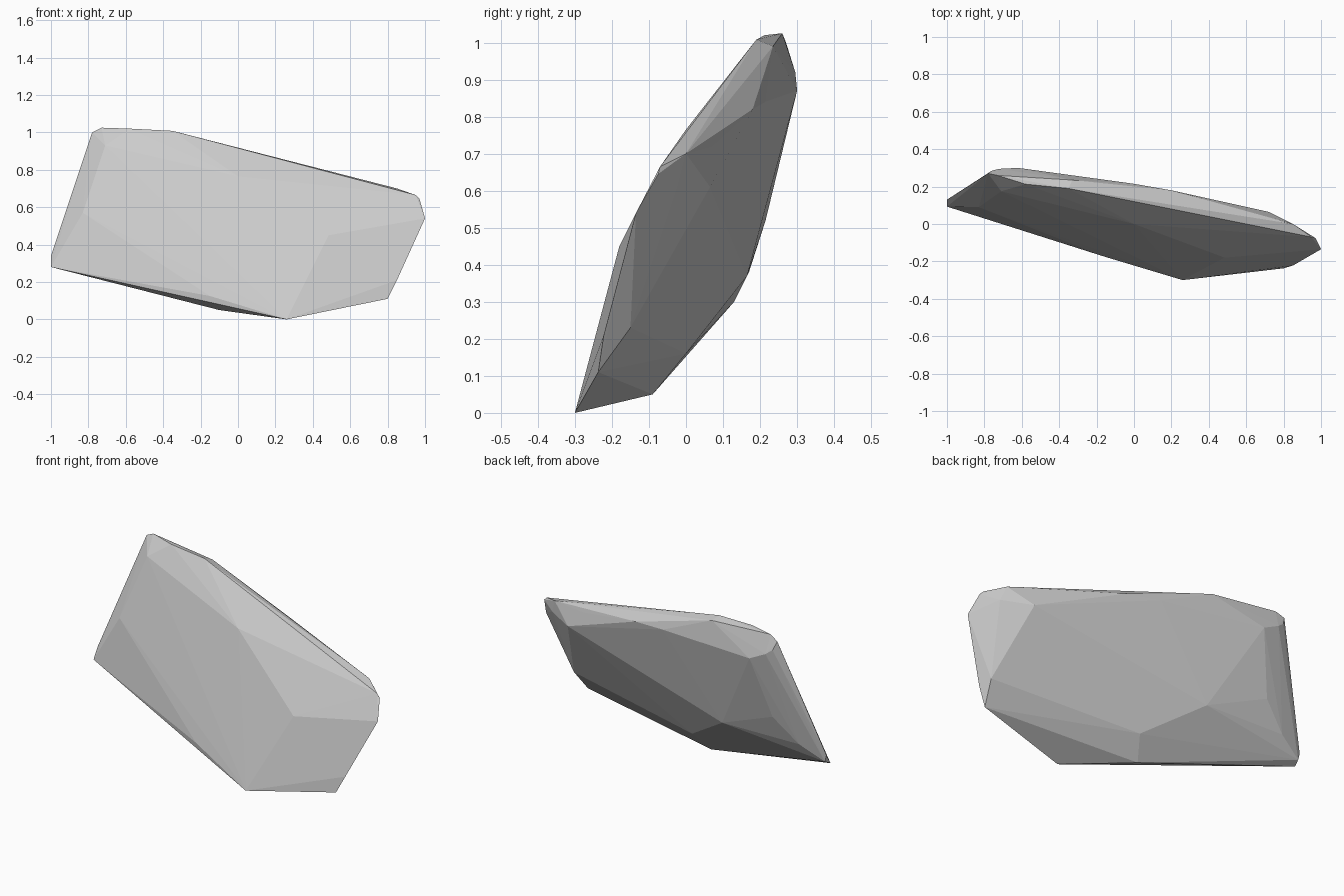
import bpy, bmesh

# Corner points of the slanted rock slab, grouped by region
bottom = [(0.26, -0.30, 0.0), (0.80, -0.237, 0.11), (0.85, -0.222, 0.21),
          (-0.10, -0.09, 0.05), (-0.04, 0.0, 0.16)]
right_end = [(1.0, -0.135, 0.54), (0.97, -0.075, 0.645), (0.95, -0.07, 0.665),
             (0.85, 0.0, 0.70), (0.88, -0.02, 0.62), (0.83, -0.15, 0.23)]
left_end = [(-1.0, 0.093, 0.28), (-1.0, 0.13, 0.34), (-0.99, 0.13, 0.30),
            (-0.85, 0.17, 0.38)]
top = [(-0.78, 0.27, 1.0), (-0.73, 0.26, 1.025), (-0.58, 0.213, 1.02),
       (-0.35, 0.19, 1.008), (-0.33, 0.235, 0.99), (0.05, 0.125, 0.905)]
front = [(0.485, -0.18, 0.45), (0.0, 0.0, 0.765), (-0.83, 0.09, 0.57),
         (-0.71, 0.175, 0.93), (-0.15, -0.177, 0.125)]
back = [(-0.62, 0.30, 0.87), (-0.72, 0.295, 0.92), (-0.76, 0.285, 0.95),
        (-0.71, 0.215, 0.52), (-0.35, 0.165, 0.37), (0.0, 0.215, 0.84),
        (0.0, 0.185, 0.885), (0.20, 0.18, 0.82), (0.72, 0.065, 0.61),
        (0.62, 0.07, 0.72)]

# Rock: convex chipped stone with flat facets
bm = bmesh.new()
for p in bottom + right_end + left_end + top + front + back:
    bm.verts.new(p)
bmesh.ops.convex_hull(bm, input=bm.verts)
loose = [v for v in bm.verts if not v.link_faces]
bmesh.ops.delete(bm, geom=loose, context='VERTS')
bmesh.ops.recalc_face_normals(bm, faces=bm.faces)
mesh = bpy.data.meshes.new("rock")
bm.to_mesh(mesh)
bm.free()
rock = bpy.data.objects.new("rock", mesh)
bpy.context.collection.objects.link(rock)
